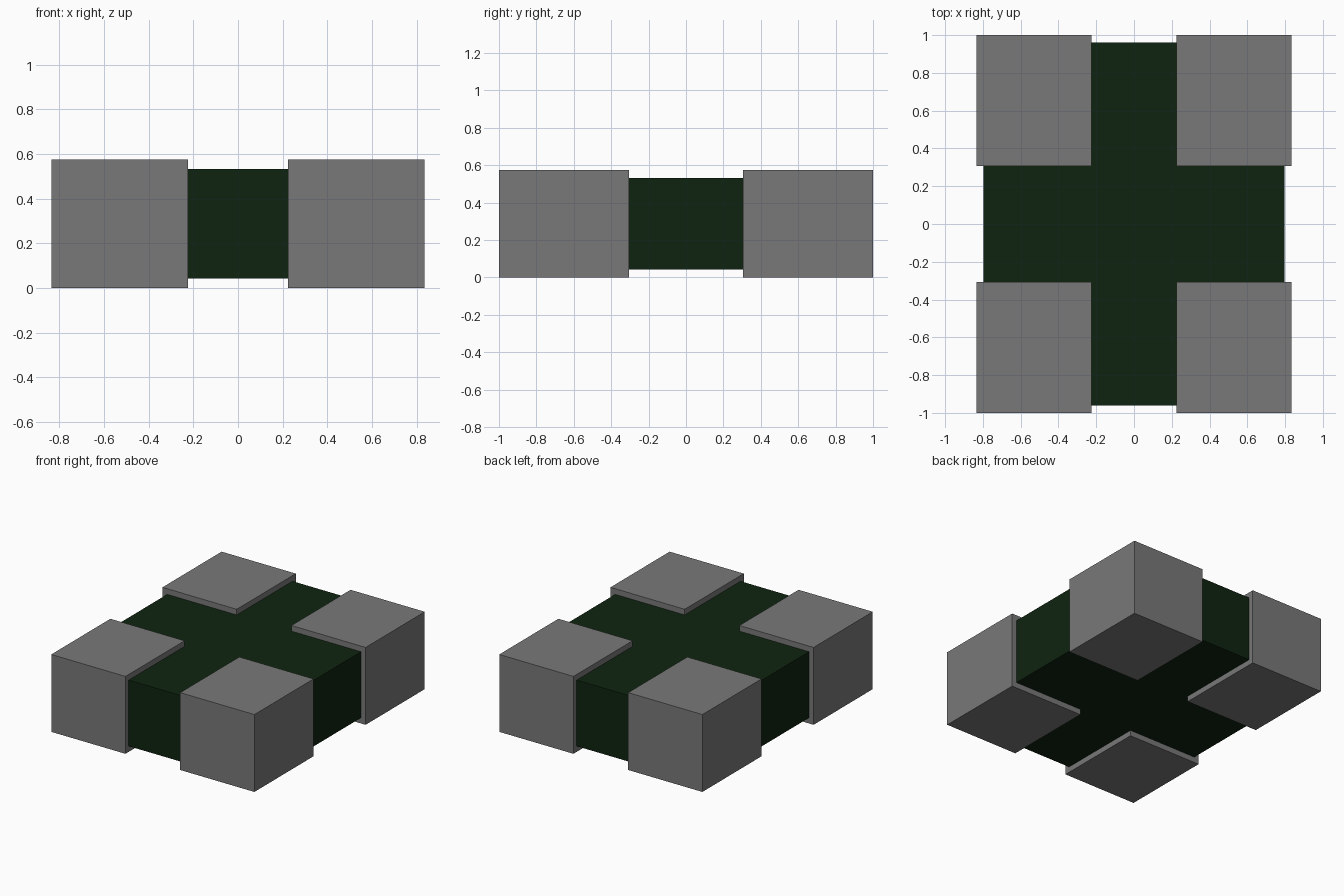
import bpy

cube = bpy.data.objects.get("Cube")
if cube:
    bpy.data.objects.remove(cube, do_unlink=True)


def material(name, rgb):
    mat = bpy.data.materials.new(name)
    mat.use_nodes = True
    colour = (*rgb, 1.0)
    mat.diffuse_color = colour
    shader = next(n for n in mat.node_tree.nodes if n.type == "BSDF_PRINCIPLED")
    shader.inputs["Base Color"].default_value = colour
    return mat


def box(name, low, high, mat):
    """Axis-aligned box between two opposite corners."""
    centre = [(a + b) / 2 for a, b in zip(low, high)]
    bpy.ops.mesh.primitive_cube_add(size=1, location=centre)
    obj = bpy.context.object
    obj.name = obj.data.name = name
    obj.scale = [b - a for a, b in zip(low, high)]
    bpy.ops.object.transform_apply(location=False, rotation=False, scale=True)
    obj.data.materials.append(mat)
    return obj


grey = material("mid grey", (0.19, 0.19, 0.19))
green = material("dark green", (0.0045, 0.017, 0.005))

# Dark slab in the middle, slightly inset on every side
box("core_slab", (-0.797, -0.962, 0.042), (0.797, 0.962, 0.533), green)

# Four protective corner blocks
for side, sx in (("left", 1), ("right", -1)):
    for end, sy in (("front", -1), ("back", 1)):
        xs = sorted((sx * 0.225, sx * 0.835))
        ys = sorted((sy * 0.306, sy * 1.0))
        box(f"corner_block_{end}_{side}",
            (xs[0], ys[0], 0.0), (xs[1], ys[1], 0.575), grey)
